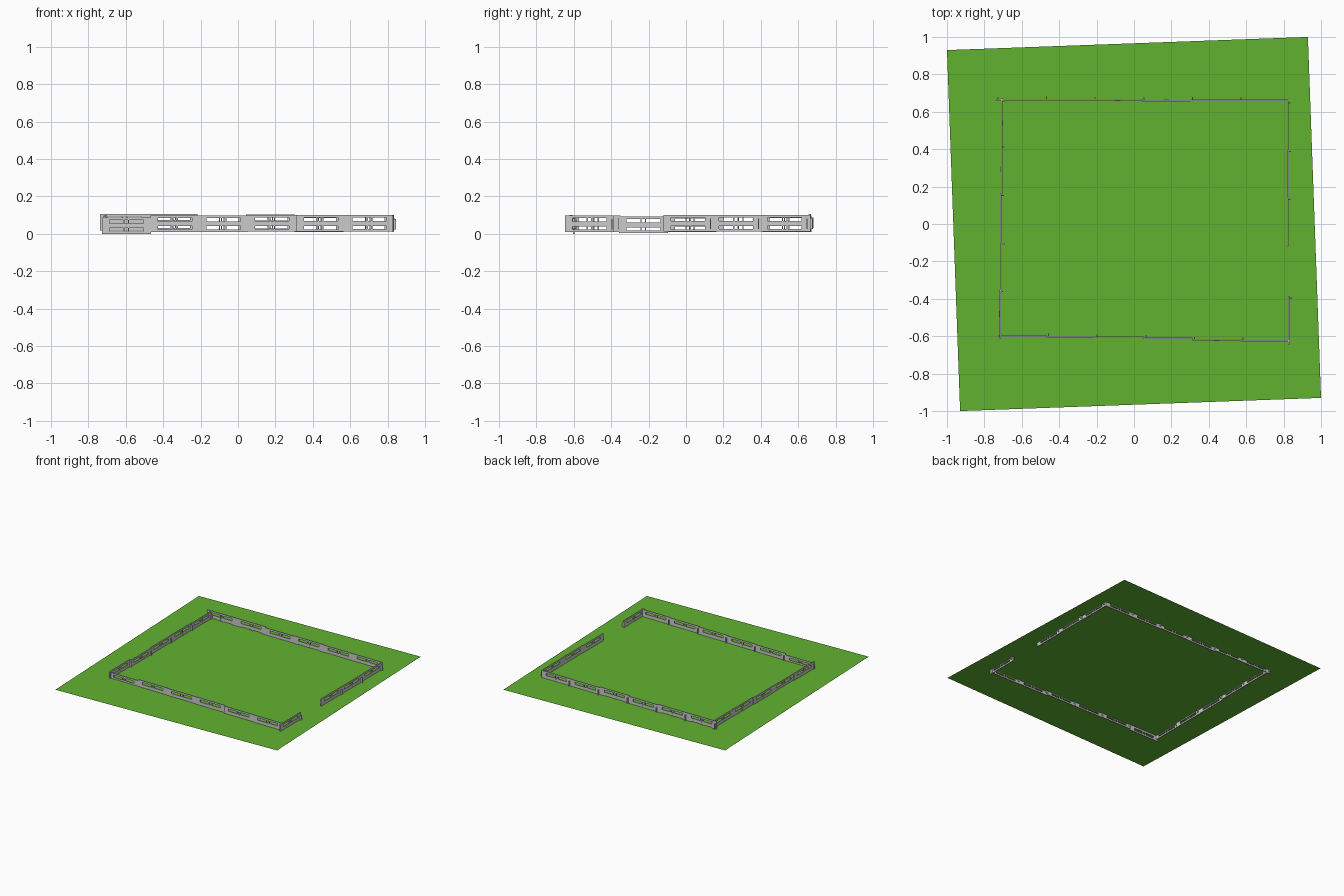
import bpy, bmesh, math

if "Cube" in bpy.data.objects:
    bpy.data.objects.remove(bpy.data.objects["Cube"])

L, H, T = 0.262, 0.088, 0.008  # panel length, height, thickness


def add_box(bm, x0, x1, y0, y1, z0, z1):
    vs = bmesh.ops.create_cube(bm, size=1)["verts"]
    for v in vs:
        v.co.x = x1 if v.co.x > 0 else x0
        v.co.y = y1 if v.co.y > 0 else y0
        v.co.z = z1 if v.co.z > 0 else z0


def panel_mesh(name, side):
    bm = bmesh.new()
    # slotted plate: grid of cells, leaving out the two long slots
    xs = [0, 0.040, 0.222, L]
    zs = [0, 0.012, 0.030, 0.056, 0.074, H]
    grid = [[bm.verts.new((x, -T / 2, z)) for z in zs] for x in xs]
    faces = []
    for i in range(3):
        for k in range(5):
            if i == 1 and k in (1, 3):
                continue
            faces.append(bm.faces.new((grid[i][k], grid[i + 1][k],
                                       grid[i + 1][k + 1], grid[i][k + 1])))
    ext = bmesh.ops.extrude_face_region(bm, geom=faces, use_keep_orig=True)
    for g in ext["geom"]:
        if isinstance(g, bmesh.types.BMVert):
            g.co.y += T
    bmesh.ops.recalc_face_normals(bm, faces=bm.faces[:])
    # H-shaped brace across the slots
    m = L / 2
    for dx in (-0.012, 0.012):
        add_box(bm, m + dx - 0.003, m + dx + 0.003, -0.0045, 0.0045, 0.010, 0.076)
    add_box(bm, m - 0.012, m + 0.012, -0.0045, 0.0045, 0.040, 0.046)
    # connecting tab near the joint
    add_box(bm, 0.008, 0.014, min(0, side * 0.016), max(0, side * 0.016), 0.014, 0.070)
    me = bpy.data.meshes.new(name)
    bm.to_mesh(me)
    bm.free()
    return me


panel_left = panel_mesh("panel_left", 1)
panel_right = panel_mesh("panel_right", -1)


def add_panel(name, mesh, x, y, z, angle):
    ob = bpy.data.objects.new(name, mesh)
    ob.location = (x, y, z)
    ob.rotation_euler.z = math.radians(angle)
    bpy.context.collection.objects.link(ob)


# front and back walls: (wall line, base height) per panel, running along +x
front = [(-0.600, 0.0), (-0.602, 0.011), (-0.606, 0.011),
         (-0.610, 0.013), (-0.620, 0.012), (-0.624, 0.013)]
back = [(0.664, 0.018), (0.665, 0.018), (0.663, 0.011),
        (0.660, 0.016), (0.662, 0.011), (0.661, 0.012)]
for i, (y, z) in enumerate(front):
    add_panel(f"front_wall_panel_{i + 1}", panel_left, -0.728 + 0.26 * i, y, z, 0)
for i, (y, z) in enumerate(back):
    add_panel(f"back_wall_panel_{i + 1}", panel_left, -0.738 + 0.26 * i, y, z, 0)

# side walls run along -y, tabs towards +x; the right wall leaves an entrance
left = [(-0.706, 0.670, 0.011), (-0.708, 0.423, 0.013), (-0.712, 0.163, 0.009),
        (-0.709, -0.097, 0.005), (-0.716, -0.350, 0.011)]
right = [(0.822, 0.658, 0.013), (0.824, 0.398, 0.013),
         (0.822, 0.142, 0.012), (0.828, -0.385, 0.010)]
for i, (x, y, z) in enumerate(left):
    add_panel(f"left_wall_panel_{i + 1}", panel_left, x, y, z, -90)
for i, (x, y, z) in enumerate(right):
    add_panel(f"right_wall_panel_{i + 1}", panel_left, x, y, z, -90)
bpy.data.meshes.remove(panel_right)

# grass field, slightly turned, cutting through the wall panels
bpy.ops.mesh.primitive_plane_add(size=1.931, location=(0, 0, 0.043),
                                 rotation=(0, 0, math.radians(2.08)))
field = bpy.context.object
field.name = "grass_field"
mat = bpy.data.materials.new("grass_green")
mat.diffuse_color = (0.12, 0.45, 0.03, 1)
mat.use_nodes = True
mat.node_tree.nodes["Principled BSDF"].inputs["Base Color"].default_value = mat.diffuse_color
field.data.materials.append(mat)
